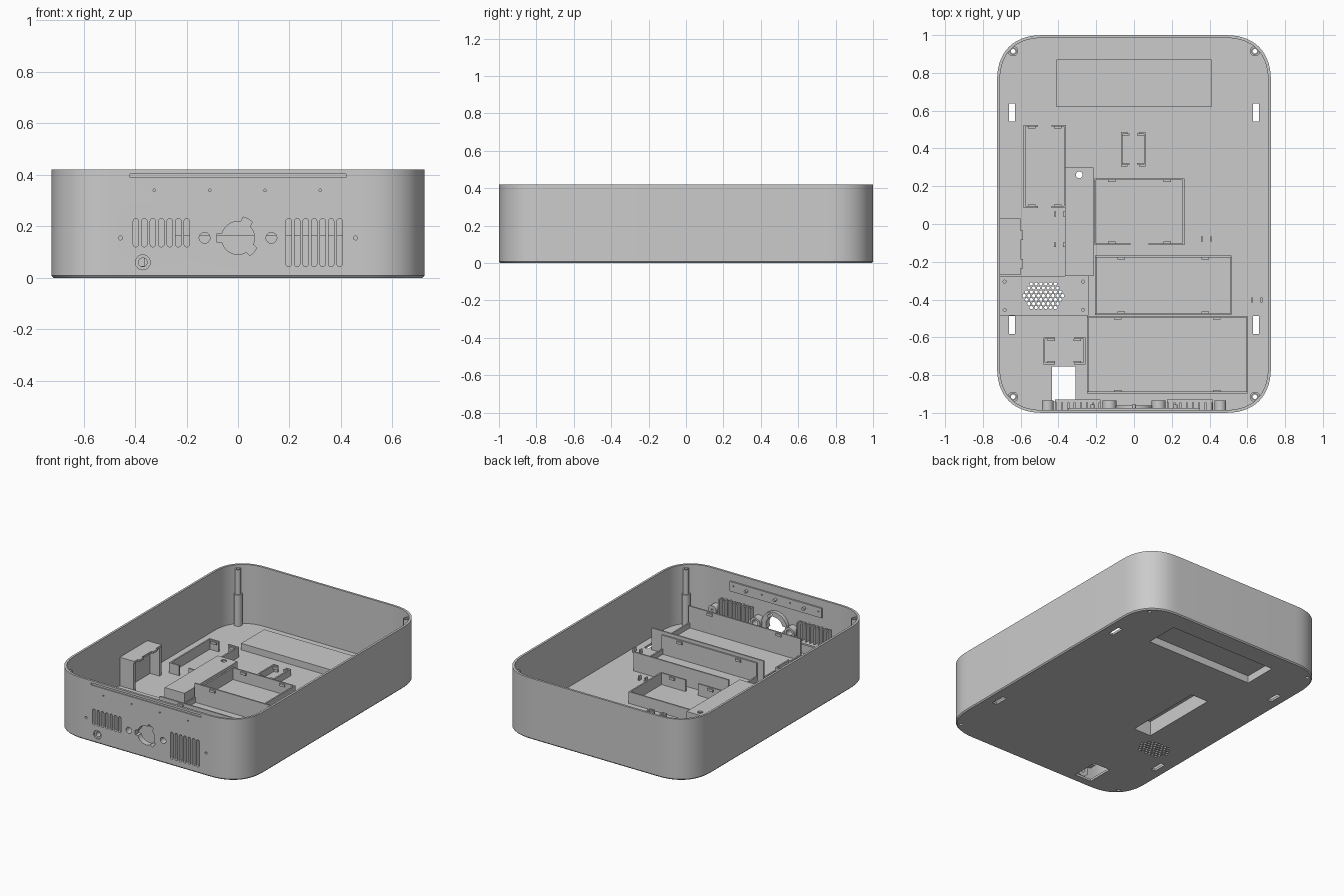
import bpy, bmesh, math
from math import cos, sin, pi, copysign

if "Cube" in bpy.data.objects:
    bpy.data.objects.remove(bpy.data.objects["Cube"])

grey = bpy.data.materials.new("light grey plastic")
grey.use_nodes = True
shade = (0.6, 0.6, 0.6, 1)
grey.diffuse_color = shade
grey.node_tree.nodes["Principled BSDF"].inputs["Base Color"].default_value = shade

W, D, H, T = 0.725, 1.0, 0.42, 0.015
FLOOR = T


def finish(bm, name):
    bmesh.ops.recalc_face_normals(bm, faces=bm.faces)
    mesh = bpy.data.meshes.new(name)
    bm.to_mesh(mesh)
    bm.free()
    mesh.materials.append(grey)
    obj = bpy.data.objects.new(name, mesh)
    bpy.context.collection.objects.link(obj)
    return obj


def activate(obj):
    bpy.ops.object.select_all(action='DESELECT')
    obj.select_set(True)
    bpy.context.view_layer.objects.active = obj


def prism(bm, pts, a, b, axis='z'):
    place = (lambda u, v, w: (u, v, w)) if axis == 'z' else (lambda u, v, w: (u, w, v))
    lo = [bm.verts.new(place(u, v, a)) for u, v in pts]
    hi = [bm.verts.new(place(u, v, b)) for u, v in pts]
    n = len(pts)
    bm.faces.new(lo[::-1])
    bm.faces.new(hi)
    for i in range(n):
        bm.faces.new((lo[i], lo[(i + 1) % n], hi[(i + 1) % n], hi[i]))


def box(bm, x0, x1, y0, y1, z0, z1):
    prism(bm, [(x0, y0), (x1, y0), (x1, y1), (x0, y1)], z0, z1)


def circle(u, v, r, n=24):
    return [(u + r * cos(2 * pi * i / n), v + r * sin(2 * pi * i / n)) for i in range(n)]


def slot(u, v0, v1, r, n=8):
    # upright rounded slot
    top = [(u + r * cos(pi * i / n), v1 - r + r * sin(pi * i / n)) for i in range(n + 1)]
    low = [(u - r * cos(pi * i / n), v0 + r - r * sin(pi * i / n)) for i in range(n + 1)]
    return top + low


def outline(inset, n=14):
    # rectangle with soft, slightly squared corners
    r, pts = 0.25 - inset, []
    for q in range(4):
        for i in range(n + 1):
            a = q * pi / 2 + i * pi / 2 / n
            c, s = cos(a), sin(a)
            c, s = (0 if abs(k) < 1e-6 else copysign(abs(k) ** (2 / 2.4), k) for k in (c, s))
            sx = 1 if q in (0, 3) else -1
            sy = 1 if q < 2 else -1
            pts.append((sx * (W - 0.25) + r * c, sy * (D - 0.25) + r * s))
    return pts


# tray shell
bm = bmesh.new()
rings = []
for inset, z in ((0.007, 0), (0, 0.008), (0, H), (T, H), (T, FLOOR)):
    rings.append([bm.verts.new((x, y, z)) for x, y in outline(inset)])
for lower, upper in zip(rings, rings[1:]):
    for i in range(len(lower)):
        j = (i + 1) % len(lower)
        bm.faces.new((lower[i], lower[j], upper[j], upper[i]))
bm.faces.new(rings[0][::-1])
bm.faces.new(rings[-1])
tray = finish(bm, "tray")

# cutter for all openings
bm = bmesh.new()
corners = [(sx * 0.64, sy * 0.915) for sx in (-1, 1) for sy in (-1, 1)]
for x, y in corners:
    prism(bm, circle(x, y, 0.012, 16), -0.1, 0.5)
for x in (-0.645, 0.645):
    for y in (0.59, -0.535):
        box(bm, x - 0.016, x + 0.016, y - 0.048, y + 0.048, -0.1, 0.1)
box(bm, -0.435, -0.31, -0.94, -0.755, -0.1, 0.1)
box(bm, -0.4, 0.4, 0.63, 0.86, -0.1, 0.03)
box(bm, -0.355, -0.225, -0.265, 0.29, -0.1, 0.03)
for row in range(-3, 4):
    count = 9 - abs(row)
    for i in range(count):
        x = -0.48 + (i - (count - 1) / 2) * 0.0255
        prism(bm, circle(x, -0.38 + row * 0.021, 0.0095, 6), -0.1, 0.1)
for x in (-0.685, -0.27):
    for y in (-0.455, -0.305):
        prism(bm, circle(x, y, 0.008, 10), 0.02, 0.1)
OUT, INN = -1.1, -0.91
GRILLES = ((-0.397, 0.12), (0.197, 0.043))
for start, low in GRILLES:
    for i in range(7):
        prism(bm, slot(start + i * 0.033, low, 0.23, 0.0105), OUT, INN, 'y')
# keyed round mount opening
tabs = (62, 180, 318)
keyed = []
for d in range(0, 360, 4):
    r = 0.083 if any(abs(d - t) < 16 for t in tabs) else 0.064
    keyed.append((r * cos(math.radians(d)), 0.155 + r * sin(math.radians(d))))
prism(bm, keyed, OUT, INN, 'y')
for s in (-1, 1):
    prism(bm, circle(s * 0.13, 0.155, 0.021), OUT, INN, 'y')
    prism(bm, circle(s * 0.457, 0.155, 0.008, 12), OUT, INN, 'y')
for i in range(4):
    prism(bm, circle(-0.325 + i * 0.215, 0.34, 0.005, 10), OUT, INN, 'y')
prism(bm, circle(-0.37, 0.06, 0.017), -0.995, INN, 'y')
prism(bm, circle(-0.37, 0.06, 0.029), OUT, -0.99, 'y')
box(bm, -0.42, 0.42, OUT, -0.993, 0.39, 0.404)
cutter = finish(bm, "opening_cutter")
cutter.hide_render = True


def cut(obj):
    mod = obj.modifiers.new("openings", 'BOOLEAN')
    mod.object = cutter
    mod.operation = 'DIFFERENCE'
    mod.solver = 'EXACT'
    mod.use_self = True
    activate(obj)
    bpy.ops.object.modifier_apply(modifier=mod.name)


cut(tray)

# corner screw posts
for i, (x, y) in enumerate(corners):
    bm = bmesh.new()
    prism(bm, circle(x, y, 0.027), 0.01, 0.23)
    prism(bm, circle(x, y, 0.019), 0.23, 0.4)
    cut(finish(bm, f"screw_post_{i + 1}"))

# round bosses behind the front wall
for i, (x, z, r) in enumerate(((0, 0.155, 0.098), (-0.13, 0.155, 0.037), (0.13, 0.155, 0.037),
                               (-0.457, 0.155, 0.031), (0.457, 0.155, 0.031), (-0.37, 0.062, 0.046))):
    bm = bmesh.new()
    prism(bm, circle(x, z, r, 32), -0.986, -0.96 if i == 0 else -0.935, 'y')
    cut(finish(bm, f"front_boss_{i + 1}"))

# light strip plate inside the front wall
bm = bmesh.new()
box(bm, -0.35, 0.35, -0.986, -0.974, 0.30, 0.367)
for x in (-0.22, 0.0, 0.22):
    prism(bm, circle(x, 0.335, 0.01, 12), -0.975, -0.955, 'y')
cut(finish(bm, "front_inner_plate"))

# speaker plate
bm = bmesh.new()
box(bm, -0.712, -0.24, -0.485, -0.275, 0.01, 0.03)
cut(finish(bm, "speaker_plate"))
bpy.data.objects.remove(cutter)

# grille fins
for start, low in GRILLES:
    bm = bmesh.new()
    for i in range(8):
        x = start + (i - 0.5) * 0.033
        box(bm, x - 0.005, x + 0.005, -0.986, -0.945, low, 0.235)
    box(bm, start - 0.022, start + 0.22, -0.986, -0.93, low - 0.015, low - 0.004)
    finish(bm, "grille_fins")


def pocket(name, x0, x1, y0, y1, top, t=0.01):
    # raised cover, open underneath, with an optional hole left in the lid
    bm = bmesh.new()
    for a, b in ((x0, x0 + t), (x1 - t, x1)):
        box(bm, a, b, y0, y1, 0.002, top - t)
    for a, b in ((y0, y0 + t), (y1 - t, y1)):
        box(bm, x0 + t, x1 - t, a, b, 0.002, top - t)
    box(bm, x0, x1, y0, y1, top - t, top)
    return finish(bm, name)


pocket("rear_pocket", -0.41, 0.41, 0.62, 0.87, 0.06)
channel = pocket("cable_channel", -0.365, -0.215, -0.275, 0.30, 0.11)
bm = bmesh.new()
prism(bm, circle(-0.29, 0.26, 0.018), 0.05, 0.2)
cutter = finish(bm, "channel_hole_cutter")
cutter.hide_render = True
cut(channel)
bpy.data.objects.remove(cutter)


def frame(name, x0, x1, y0, y1, top, side, gap_front=0, gap_back=0, t=0.01):
    # thin fence; front and back rails may have a central gap
    bm = bmesh.new()
    for a, b in ((x0, x0 + t), (x1 - t, x1)):
        box(bm, a, b, y0, y1, 0.01, side)
    mid, clip = (x0 + x1) / 2, (x1 - x0) * 0.22
    for y, gap, inward in ((y0, gap_front, 1), (y1 - t, gap_back, -1)):
        spans = ((x0, mid - gap / 2), (mid + gap / 2, x1)) if gap else ((x0, x1),)
        for a, b in spans:
            box(bm, a, b, y, y + t, 0.01, top)
        for c in (mid - clip * 1.4, mid + clip * 1.4):
            yc = y + inward * 0.009
            box(bm, c - 0.02, c + 0.02, yc, yc + t, top - 0.025, top - 0.008)
    finish(bm, name)


frame("left_board_frame", -0.585, -0.36, 0.085, 0.525, 0.085, 0.085, 0.07, 0.07)
frame("small_sensor_frame", -0.07, 0.062, 0.305, 0.487, 0.06, 0.06, 0.06, 0.06)
frame("centre_board_frame", -0.21, 0.268, -0.112, 0.242, 0.095, 0.095, 0.095)
frame("middle_board_frame", -0.207, 0.517, -0.482, -0.168, 0.145, 0.05)
frame("front_board_frame", -0.25, 0.602, -0.897, -0.487, 0.165, 0.05)
frame("power_socket_frame", -0.48, -0.257, -0.743, -0.60, 0.08, 0.08, 0.1, 0.1)

# side connector bracket
bm = bmesh.new()
box(bm, -0.711, -0.60, -0.27, 0.03, 0.21, 0.224)
box(bm, -0.711, -0.605, -0.27, -0.25, 0.01, 0.21)
box(bm, -0.711, -0.605, 0.01, 0.03, 0.01, 0.21)
box(bm, -0.69, -0.675, -0.25, 0.01, 0.01, 0.21)
for y in (-0.06, -0.21):
    box(bm, -0.60, -0.587, y - 0.025, y + 0.025, 0.21, 0.224)
finish(bm, "side_bracket")

# cable tie loops
bm = bmesh.new()
for x, y in ((-0.395, 0.052), (-0.395, -0.11), (0.385, -0.08), (0.65, -0.402)):
    for s in (-0.024, 0.024):
        box(bm, x + s - 0.005, x + s + 0.005, y - 0.013, y + 0.013, 0.01, 0.045)
finish(bm, "cable_tie_posts")

# smooth the curved walls, keep edges crisp
for obj in bpy.context.collection.objects:
    if obj.type == 'MESH' and obj.data.materials and obj.data.materials[0] == grey:
        activate(obj)
        bpy.ops.object.shade_smooth_by_angle(angle=math.radians(28))
